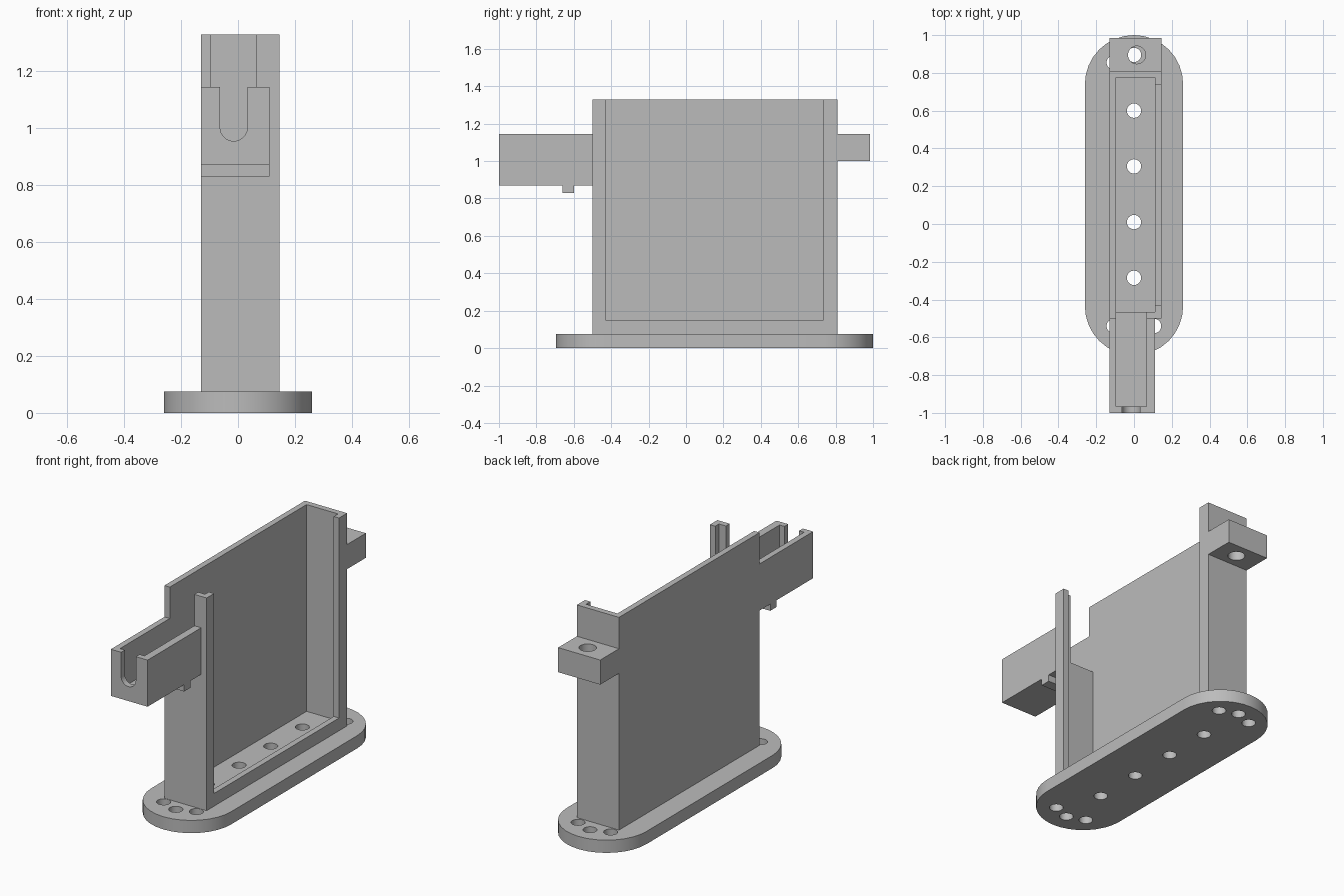
import bpy, bmesh, math
from mathutils import Matrix

if "Cube" in bpy.data.objects:
    bpy.data.objects.remove(bpy.data.objects["Cube"], do_unlink=True)

grey = bpy.data.materials.new("plain grey")
grey.use_nodes = True
colour = (0.5, 0.5, 0.5, 1)
grey.diffuse_color = colour
grey.node_tree.nodes["Principled BSDF"].inputs["Base Color"].default_value = colour


def make(name, bm):
    mesh = bpy.data.meshes.new(name)
    bmesh.ops.recalc_face_normals(bm, faces=bm.faces)
    bm.to_mesh(mesh)
    bm.free()
    obj = bpy.data.objects.new(name, mesh)
    mesh.materials.append(grey)
    bpy.context.collection.objects.link(obj)
    return obj


def box(name, x, y, z):
    bm = bmesh.new()
    bmesh.ops.create_cube(bm, size=1)
    for v in bm.verts:
        for i, (lo, hi) in enumerate((x, y, z)):
            v.co[i] = hi if v.co[i] > 0 else lo
    return make(name, bm)


def cylinder(name, centre, radius, depth, axis="Z"):
    bm = bmesh.new()
    turn = Matrix.Rotation(math.pi / 2, 4, "X") if axis == "Y" else Matrix()
    bmesh.ops.create_cone(bm, cap_ends=True, segments=32, radius1=radius, radius2=radius,
                          depth=depth, matrix=Matrix.Translation(centre) @ turn)
    return make(name, bm)


def activate(obj):
    bpy.ops.object.select_all(action="DESELECT")
    obj.select_set(True)
    bpy.context.view_layer.objects.active = obj


def cut(obj, cutters):
    activate(obj)
    for cutter in cutters:
        cutter.hide_render = True
        mod = obj.modifiers.new("cut", "BOOLEAN")
        mod.operation = "DIFFERENCE"
        mod.solver = "EXACT"
        mod.object = cutter
        bpy.ops.object.modifier_apply(modifier=mod.name)
        bpy.data.objects.remove(cutter, do_unlink=True)


def screw_holes(points):
    return [cylinder("hole_cutter", (x, y, 0.1), 0.038, 0.4) for x, y in points]


# Main dimensions
BASE_TOP, TOP, ARM_TOP = 0.075, 1.33, 1.145
LEFT, RIGHT, FRONT, BACK, WALL = -0.13, 0.145, -0.5, 0.81, 0.035
ABOVE = TOP + 0.2
row = [(0, 0.01 + 0.295 * i) for i in range(-2, 4)]
corners = [(x, y) for x in (-0.107, 0.106) for y in (-0.54, 0.855)]

# Rounded base plate
bm = bmesh.new()
outline = []
for end_y, start in ((0.74, 0), (-0.435, math.pi)):
    for i in range(17):
        a = start + math.pi * i / 16
        outline.append(bm.verts.new((0.26 * math.cos(a), end_y + 0.26 * math.sin(a), 0)))
face = bm.faces.new(outline)
side = bmesh.ops.extrude_face_region(bm, geom=[face])["geom"]
bmesh.ops.translate(bm, vec=(0, 0, BASE_TOP),
                    verts=[g for g in side if isinstance(g, bmesh.types.BMVert)])
base = make("base_plate", bm)
cut(base, screw_holes(row + corners))

# Open-sided housing with retaining lips and a slot into the trough
housing = box("housing", (LEFT, RIGHT), (FRONT, BACK), (BASE_TOP, TOP))
cut(housing, [
    box("cavity_cutter", (LEFT + WALL, RIGHT - WALL), (FRONT + WALL, BACK - WALL),
        (BASE_TOP + WALL, ABOVE)),
    box("opening_cutter", (0.05, 0.3), (-0.43, 0.735), (0.15, ABOVE)),
    box("passage_cutter", (LEFT + WALL, 0.065), (-0.6, -0.4), (0.905, ABOVE)),
] + screw_holes(row[1:5]))

# Front trough with a round-bottomed slot in its end wall
trough = box("front_trough", (LEFT, 0.11), (-1, FRONT), (0.87, ARM_TOP))
cut(trough, [
    box("trough_cutter", (LEFT + WALL, 0.065), (-0.965, -0.4), (0.905, ABOVE)),
    box("slot_cutter", (-0.063, 0.033), (-1.1, -0.94), (1.003, ABOVE)),
    cylinder("slot_round_cutter", (-0.015, -1.02, 1.003), 0.048, 0.16, "Y"),
])

# Stop rib under the trough
rib = box("trough_rib", (LEFT, 0.11), (-0.66, -0.6), (0.83, 0.87))

# Rear mounting lug
lug = box("rear_lug", (LEFT, RIGHT), (BACK, 0.985), (1.0, ARM_TOP))
cut(lug, [cylinder("lug_hole_cutter", (0.015, 0.895, 1.07), 0.047, 0.4)])

for obj in (base, housing, trough, rib, lug):
    activate(obj)
    bpy.ops.object.shade_smooth_by_angle(angle=math.radians(30))
